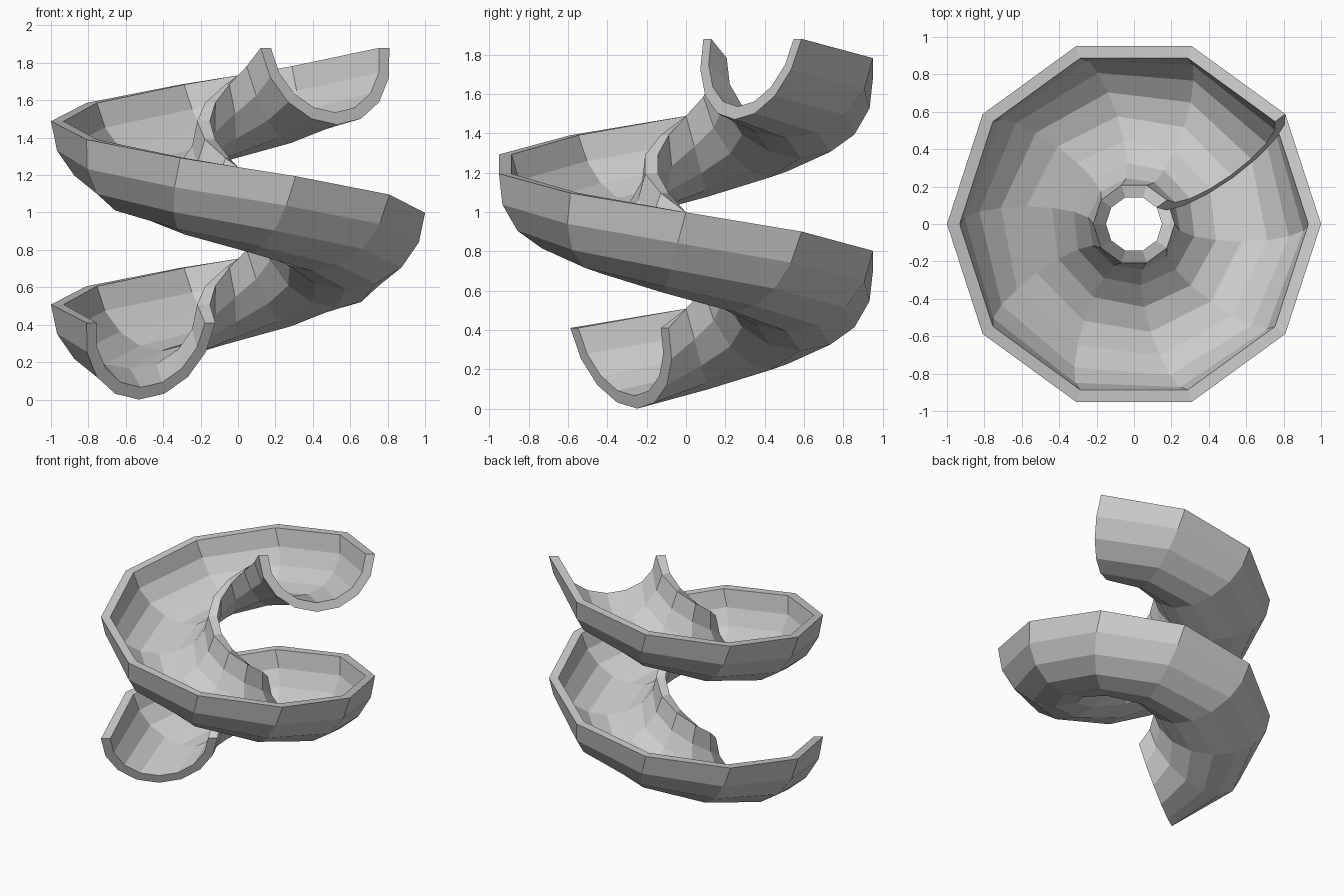
import bpy, bmesh, math
from mathutils import Vector

if "Cube" in bpy.data.objects:
    bpy.data.objects.remove(bpy.data.objects["Cube"])

STEPS = 15            # 1.5 turns, ten sides per turn
SIDES = 8             # facets across the half pipe
MID, OUTER, INNER = 0.575, 0.425, 0.357
RISE = 0.098          # climb per step
START_Z = 0.41
slope = math.atan2(RISE * 10, 2 * math.pi * MID)


def section(i):
    """Closed half-pipe outline, square to the climbing path."""
    a = math.radians(216 - 36 * i)
    out = Vector((math.cos(a), math.sin(a), 0))
    along = Vector((math.sin(a), -math.cos(a), 0))
    down = along * math.sin(slope) - Vector((0, 0, math.cos(slope)))
    centre = out * MID + Vector((0, 0, START_Z + RISE * i))
    angles = [math.pi * k / SIDES for k in range(SIDES + 1)]
    outline = [(OUTER, t) for t in angles] + [(INNER, t) for t in reversed(angles)]
    return [centre + (out * math.cos(t) + down * math.sin(t)) * r for r, t in outline]


# Spiral trough: sweep the outline up the helix
bm = bmesh.new()
rings = [[bm.verts.new(p) for p in section(i)] for i in range(STEPS + 1)]
n = len(rings[0])
for lo, hi in zip(rings, rings[1:]):
    for j in range(n):
        k = (j + 1) % n
        bm.faces.new((lo[j], lo[k], hi[k], hi[j]))

# End rims
for ring in (rings[0], rings[-1]):
    for j in range(SIDES):
        bm.faces.new((ring[j], ring[j + 1], ring[n - 2 - j], ring[n - 1 - j]))
bmesh.ops.recalc_face_normals(bm, faces=bm.faces)

mesh = bpy.data.meshes.new("spiral_slide")
bm.to_mesh(mesh)
bm.free()
slide = bpy.data.objects.new("spiral_slide", mesh)
bpy.context.collection.objects.link(slide)

grey = bpy.data.materials.new("light grey")
grey.diffuse_color = (0.6, 0.6, 0.6, 1)
grey.use_nodes = True
grey.node_tree.nodes["Principled BSDF"].inputs["Base Color"].default_value = grey.diffuse_color
mesh.materials.append(grey)
